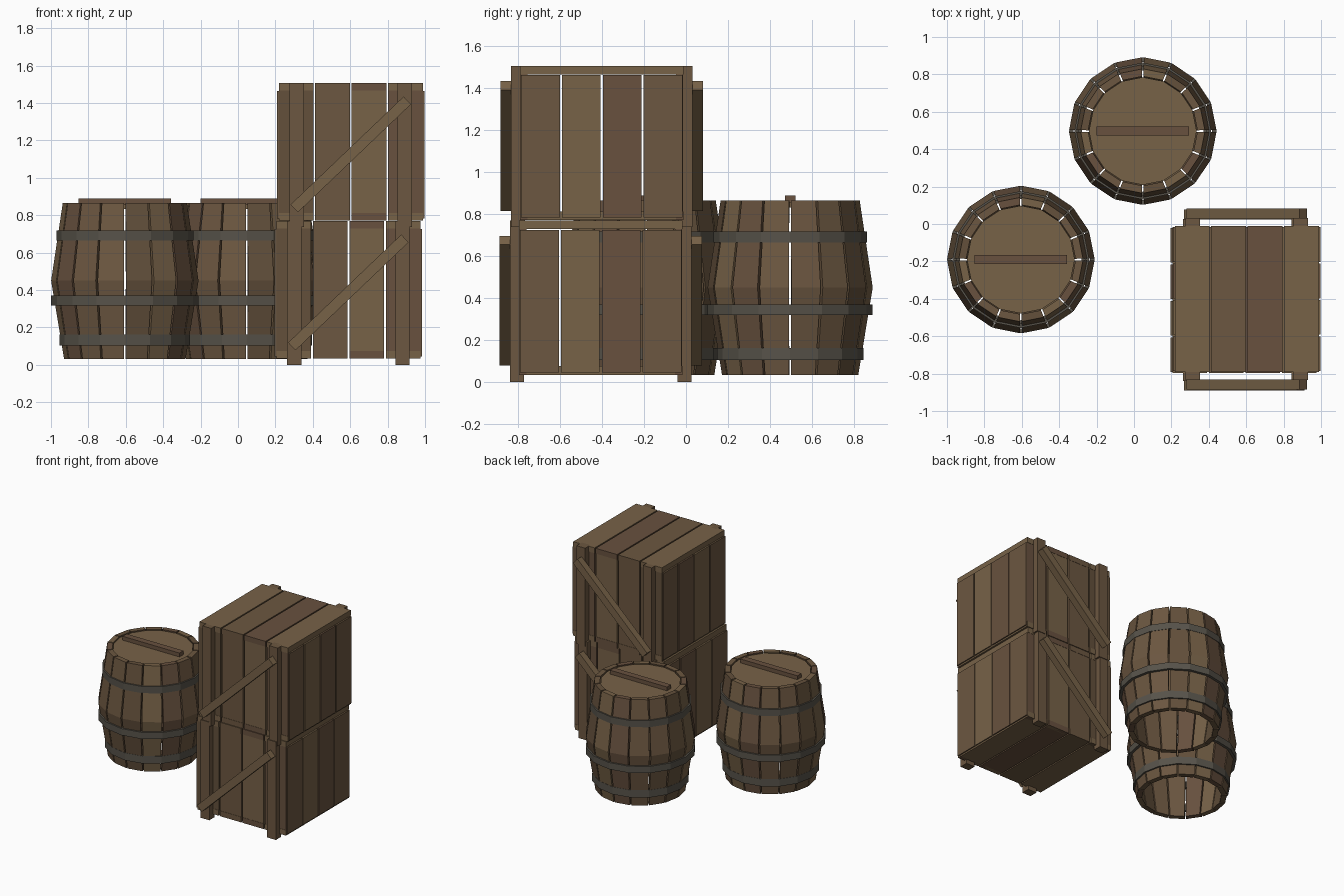
import bpy, bmesh
from math import sin, cos, pi, radians
from mathutils import Matrix, Vector

if "Cube" in bpy.data.objects:
    bpy.data.objects.remove(bpy.data.objects["Cube"])


def material(name, rgb):
    m = bpy.data.materials.new(name)
    m.diffuse_color = (*rgb, 1)
    m.use_nodes = True
    m.node_tree.nodes["Principled BSDF"].inputs["Base Color"].default_value = m.diffuse_color
    return m


MATS = [material("wood_light", (0.185, 0.122, 0.064)),
        material("wood_medium", (0.150, 0.095, 0.052)),
        material("wood_reddish", (0.138, 0.083, 0.049)),
        material("wood_dark", (0.125, 0.080, 0.044)),
        material("iron", (0.095, 0.086, 0.068))]
LIGHT, MEDIUM, REDDISH, DARK, IRON = range(5)


def finish(bm, name, loc):
    bmesh.ops.recalc_face_normals(bm, faces=bm.faces)
    me = bpy.data.meshes.new(name)
    bm.to_mesh(me)
    bm.free()
    for m in MATS:
        me.materials.append(m)
    ob = bpy.data.objects.new(name, me)
    ob.location = loc
    bpy.context.collection.objects.link(ob)
    return ob


def add_box(bm, lo, hi, mat, tilt=0):
    lo, hi = Vector(lo), Vector(hi)
    M = (Matrix.Translation((lo + hi) / 2) @ Matrix.Rotation(tilt, 4, 'Y')
         @ Matrix.Diagonal((*(hi - lo), 1)))
    verts = bmesh.ops.create_cube(bm, size=1, matrix=M)["verts"]
    for f in {f for v in verts for f in v.link_faces}:
        f.material_index = mat


def sweep(bm, profile, a0, a1, steps, mat, closed=False):
    """Revolve a closed (radius, z) profile from a0 to a1."""
    n = len(profile)
    count = steps if closed else steps + 1
    rings = []
    for i in range(count):
        a = a0 + (a1 - a0) * i / steps
        rings.append([bm.verts.new((r * cos(a), r * sin(a), z)) for r, z in profile])
    faces = []
    for i in range(steps):
        p, q = rings[i], rings[(i + 1) % count]
        for j in range(n):
            k = (j + 1) % n
            faces.append(bm.faces.new((p[j], q[j], q[k], p[k])))
    if not closed:
        faces += [bm.faces.new(rings[0]), bm.faces.new(rings[-1])]
    for f in faces:
        f.material_index = mat


def barrel(tag, loc):
    # sixteen bulging staves with narrow gaps
    bm = bmesh.new()
    outer = [(0.325, 0.032), (0.394, 0.45), (0.332, 0.865)]
    profile = outer + [(r - 0.04, z) for r, z in reversed(outer)]
    step, gap = 2 * pi / 16, 0.014
    tints = [MEDIUM, DARK, REDDISH, MEDIUM, LIGHT]
    for i in range(16):
        sweep(bm, profile, i * step + gap, (i + 1) * step - gap, 1, tints[i * 3 % 5])
    finish(bm, tag + "_staves", loc)
    # iron hoops
    bm = bmesh.new()
    for r, z0, z1 in [(0.349, 0.104, 0.162), (0.394, 0.318, 0.37), (0.366, 0.664, 0.717)]:
        sweep(bm, [(r, z0), (r, z1), (r - 0.024, z1), (r - 0.024, z0)],
              0, 2 * pi, 16, IRON, closed=True)
    finish(bm, tag + "_hoops", loc)
    # lid
    bm = bmesh.new()
    bmesh.ops.create_cone(bm, cap_ends=True, segments=16, radius1=0.288, radius2=0.288,
                          depth=0.025, matrix=Matrix.Translation((0, 0, 0.845)))
    for f in bm.faces:
        f.material_index = LIGHT
    finish(bm, tag + "_lid", loc)
    # handle bar
    bm = bmesh.new()
    add_box(bm, (-0.247, -0.025, 0.85), (0.247, 0.025, 0.888), REDDISH)
    finish(bm, tag + "_handle", loc)


def crate(tag, loc):
    pitch, gap, half = 0.195, 0.005, 0.39
    spans = [(-half + i * pitch + gap, -half + (i + 1) * pitch - gap) for i in range(4)]
    # front and back planks
    bm = bmesh.new()
    for s in (-1, 1):
        y0, y1 = sorted((s * 0.355, s * 0.388))
        for (a, b), m in zip(spans, (DARK, MEDIUM, LIGHT, REDDISH)):
            add_box(bm, (a, y0, 0.033), (b, y1, 0.728), m)
    finish(bm, tag + "_front_back_planks", loc)
    # side planks
    bm = bmesh.new()
    for s in (-1, 1):
        x0, x1 = sorted((s * 0.36, s * 0.394))
        for (a, b), m in zip(spans, (MEDIUM, LIGHT, REDDISH, MEDIUM)):
            add_box(bm, (x0, a, 0.045), (x1, b, 0.725), m)
    finish(bm, tag + "_side_planks", loc)
    # lid and floor planks
    for part, z0, z1 in (("lid", 0.728, 0.77), ("floor", 0.033, 0.075)):
        bm = bmesh.new()
        for (a, b), m in zip(spans, (LIGHT, MEDIUM, REDDISH, LIGHT)):
            add_box(bm, (a, -half, z0), (b, half, z1), m)
        finish(bm, tag + "_" + part + "_planks", loc)
    # corner posts
    bm = bmesh.new()
    for sx in (-1, 1):
        for sy in (-1, 1):
            x, y = sx * 0.289, sy * 0.4
            add_box(bm, (x - 0.038, y - 0.033, 0), (x + 0.038, y + 0.033, 0.77), MEDIUM)
    finish(bm, tag + "_posts", loc)
    # diagonal braces
    bm = bmesh.new()
    for s in (-1, 1):
        y0, y1 = sorted((s * 0.43, s * 0.484))
        add_box(bm, (-0.418, y0, 0.387 - 0.0285), (0.418, y1, 0.387 + 0.0285),
                LIGHT, tilt=-radians(43.7))
    finish(bm, tag + "_braces", loc)


barrel("left_barrel", (-0.605, -0.19, 0))
barrel("rear_barrel", (0.047, 0.497, 0))
crate("lower_crate", (0.59, -0.407, 0))
crate("upper_crate", (0.603, -0.402, 0.738))
